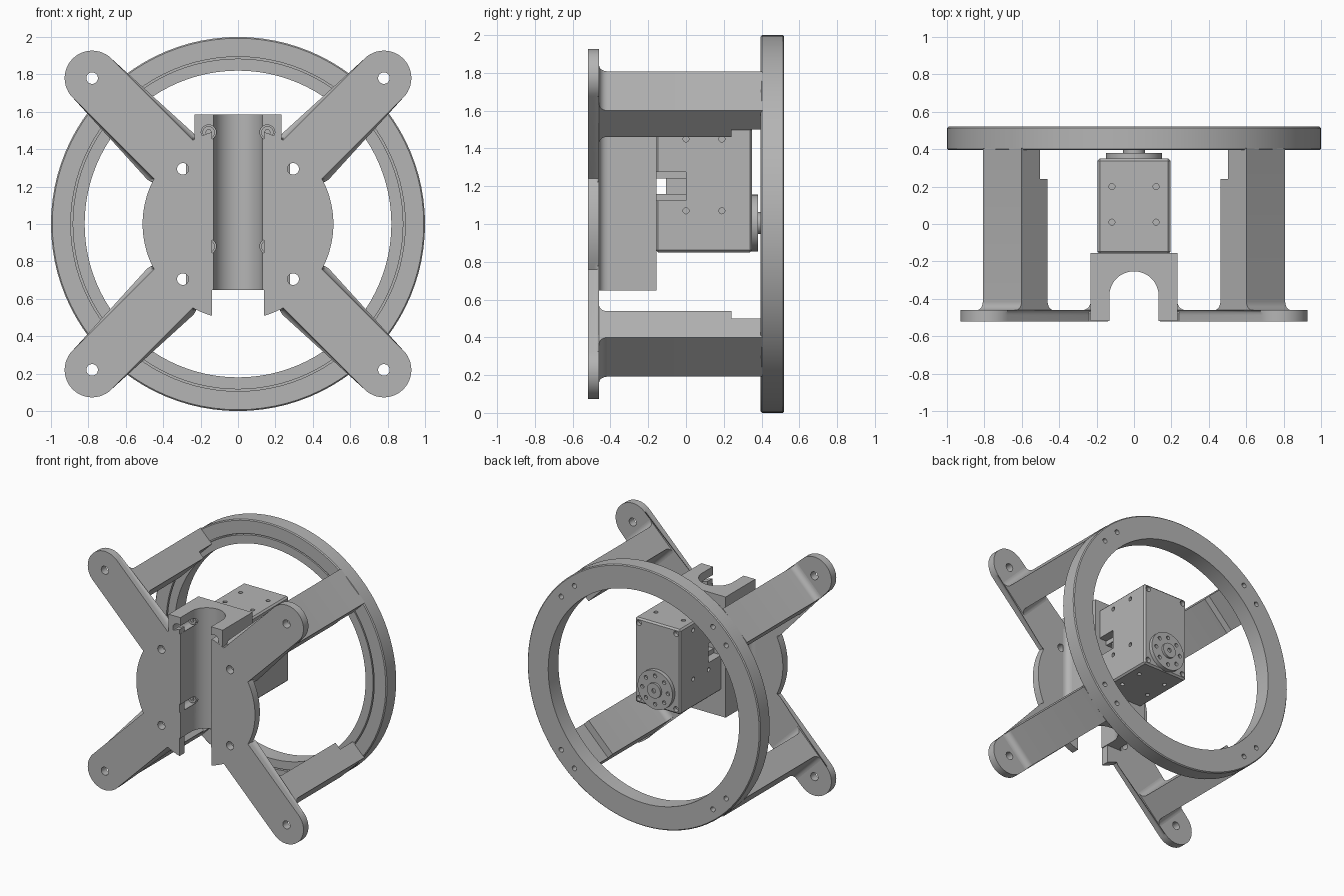
import bpy, bmesh
from math import sin, cos, pi, radians, asin
from mathutils import Vector, Matrix

cube = bpy.data.objects.get("Cube")
if cube:
    bpy.data.objects.remove(cube, do_unlink=True)

GREY = (0.46, 0.46, 0.46, 1)
mat = bpy.data.materials.new("plain grey")
mat.use_nodes = True
mat.diffuse_color = GREY
mat.node_tree.nodes["Principled BSDF"].inputs["Base Color"].default_value = GREY

AXES = {"X": lambda p, q, h: (h, p, q),
        "Y": lambda p, q, h: (p, h, q),
        "Z": lambda p, q, h: (p, q, h)}


def arc(cx, cy, r, a0, a1, n=12):
    return [(cx + r * cos(radians(a0 + (a1 - a0) * i / n)),
             cy + r * sin(radians(a0 + (a1 - a0) * i / n))) for i in range(n + 1)]


def disc(cx, cy, r, n=24):
    return arc(cx, cy, r, 0, 360, n)[:-1]


def rect(x0, y0, x1, y1):
    return [(x0, y0), (x1, y0), (x1, y1), (x0, y1)]


def add_prism(bm, pts, h0, h1, axis):
    """Extrude a 2D outline along an axis; returns the end cap."""
    put = AXES[axis]
    low = [bm.verts.new(put(p, q, h0)) for p, q in pts]
    top = [bm.verts.new(put(p, q, h1)) for p, q in pts]
    bm.faces.new(low)
    cap = bm.faces.new(top)
    for i in range(len(pts)):
        j = (i + 1) % len(pts)
        bm.faces.new((low[i], low[j], top[j], top[i]))
    return cap


def finish(name, bm):
    bmesh.ops.recalc_face_normals(bm, faces=bm.faces)
    mesh = bpy.data.meshes.new(name)
    bm.to_mesh(mesh)
    bm.free()
    obj = bpy.data.objects.new(name, mesh)
    bpy.context.collection.objects.link(obj)
    mesh.materials.append(mat)
    return obj


def solid(name, *prisms):
    bm = bmesh.new()
    for p in prisms:
        add_prism(bm, *p)
    return finish(name, bm)


def activate(obj):
    bpy.ops.object.select_all(action="DESELECT")
    obj.select_set(True)
    bpy.context.view_layer.objects.active = obj


def cut(obj, *prisms):
    cutter = solid("cutter", *prisms)
    cutter.hide_render = True
    mod = obj.modifiers.new("cut", "BOOLEAN")
    mod.operation, mod.solver, mod.object = "DIFFERENCE", "EXACT", cutter
    mod.use_self = True
    activate(obj)
    bpy.ops.object.modifier_apply(modifier=mod.name)
    bpy.data.objects.remove(cutter, do_unlink=True)


SIGNS = [(sx, sz) for sx in (-1, 1) for sz in (-1, 1)]

# Front plate: round hub with four rounded diagonal arms
HUB, HALF, TIP = 0.51, 0.147, 0.78
spread = 45 - asin(HALF / HUB) * 180 / pi
quarter = (arc(0, 0, HUB, 0, spread) + arc(TIP, TIP, HALF, -45, 135, 24)
           + arc(0, 0, HUB, 90 - spread, 90)[:-1])
outline = []
for k in range(4):
    c, s = round(cos(k * pi / 2)), round(sin(k * pi / 2))
    outline += [(x * c - z * s, x * s + z * c + 1) for x, z in quarter]
clean = [p for i, p in enumerate(outline)
         if (Vector(p) - Vector(outline[i - 1])).length > 1e-4]
bm = bmesh.new()
cap = add_prism(bm, clean, -0.52, -0.46, "Y")
bmesh.ops.bevel(bm, geom=list(cap.edges), offset=0.03, segments=4,
                profile=0.5, affect="EDGES", clamp_overlap=True)
plate = finish("front_plate", bm)
cut(plate, (rect(-0.138, 0.3, 0.138, 1.6), -0.6, -0.3, "Y"),
    *[(disc(sx * d, 1 + sz * d, 0.031), -0.6, -0.3, "Y")
      for sx, sz in SIGNS for d in (0.295, TIP)])

# Saddle block with a U-shaped channel
u_shape = ([(-0.232, -0.519), (-0.232, -0.155), (0.232, -0.155), (0.232, -0.519), (0.132, -0.519)]
           + arc(0, -0.385, 0.132, 0, 180, 24) + [(-0.132, -0.519)])
saddle = solid("saddle_block", (u_shape, 0.648, 1.585, "Z"))
SCREWS = [(sx * 0.157, z) for sx in (-1, 1) for z in (0.88, 1.49)]
cut(saddle, *[(disc(x, z, 0.04), -0.6, -0.29, "Y") for x, z in SCREWS])
for x, z in SCREWS:
    screw = solid("saddle_screw", (disc(x, z, 0.033), -0.34, -0.28, "Y"))
    cut(screw, (disc(x, z, 0.016, 6), -0.4, -0.315, "Y"))

# Blended edge where the block meets the plate
for s in (-1, 1):
    blend = [(s * 0.225, -0.48)] + [(s * x, y) for x, y in
                                    arc(0.277, -0.415, 0.045, 270, 180, 6)] + [(s * 0.225, -0.415)]
    solid("block_blend", (blend, 0.648, 1.46, "Z"))

# Four posts joining the arms to the ring
post_side = ([(0.75, -0.49)] + arc(0.755, -0.415, 0.045, 270, 360, 6)
             + [(0.80, 0.24), (0.856, 0.24), (0.856, 0.405), (0.996, 0.405)]
             + arc(1.041, -0.415, 0.045, 180, 270, 6) + [(1.041, -0.49)])
for k in range(4):
    bm = bmesh.new()
    add_prism(bm, post_side, -HALF, HALF, "Z")
    # profile plane becomes x-y, then turned to the diagonal
    bmesh.ops.rotate(bm, verts=bm.verts, matrix=Matrix.Rotation(radians(45 + 90 * k), 3, "Y"))
    bmesh.ops.translate(bm, verts=bm.verts, vec=(0, 0, 1))
    finish("post", bm)

# Ring with a fine groove on its front face
profile = [(0.82, 0.395), (0.884, 0.395), (0.884, 0.425), (0.894, 0.425), (0.894, 0.395),
           (0.993, 0.395), (1, 0.402), (1, 0.513), (0.993, 0.52), (0.82, 0.52)]
STEPS = 96
bm = bmesh.new()
loops = [[bm.verts.new((r * cos(2 * pi * i / STEPS), y, 1 + r * sin(2 * pi * i / STEPS)))
          for r, y in profile] for i in range(STEPS)]
for i in range(STEPS):
    a, b = loops[i - 1], loops[i]
    for j in range(len(profile)):
        bm.faces.new((a[j - 1], a[j], b[j], b[j - 1]))
ring = finish("ring", bm)
ring_holes = [radians(45 + 90 * k + s * 5) for k in range(4) for s in (-1, 1)]
cut(ring, *[(disc(0.925 * cos(a), 1 + 0.925 * sin(a), 0.019, 16), 0.47, 0.6, "Y")
            for a in ring_holes])

# Motor housing with screw holes and side sockets
bm = bmesh.new()
add_prism(bm, rect(-0.195, -0.16, 0.195, 0.35), 0.85, 1.51, "Z")
bmesh.ops.bevel(bm, geom=list(bm.edges), offset=0.012, segments=1, affect="EDGES")
motor = finish("motor_housing", bm)
cuts = [(rect(-0.2, 1.16, 0.0, 1.24), -0.3, 0.3, "X")]
for s in (-1, 1):
    side = sorted((s * 0.165, s * 0.3))
    cuts.append((rect(-0.2, 1.125, 0.0, 1.275), s * 0.13, s * 0.3, "X"))
    for y in (0.0, 0.19):
        cuts += [(disc(y, z, 0.016, 16), *side, "X") for z in (1.07, 1.45)]
        cuts += [(disc(s * 0.118, y + 0.01, 0.016, 16), z, z + 0.08, "Z") for z in (0.80, 1.48)]
    cuts += [(disc(s * 0.16, z, 0.021, 16), 0.32, 0.4, "Y") for z in (0.887, 1.473)]
cut(motor, *cuts)
# Inner wall behind the sockets
solid("socket_core", (rect(-0.105, 1.12, 0.01, 1.28), -0.12, 0.12, "X"))

# Output horn, hub and centre pin
horn = solid("output_horn", (disc(0, 1.005, 0.15, 48), 0.34, 0.38, "Y"))
cut(horn, *[(disc(0.11 * cos(k * pi / 4), 1.005 + 0.11 * sin(k * pi / 4), 0.015, 16),
             0.36, 0.45, "Y") for k in range(8)])
hub = solid("horn_hub", (disc(0, 1.005, 0.058, 32), 0.37, 0.397, "Y"))
cut(hub, (disc(0, 1.005, 0.018, 6), 0.385, 0.45, "Y"))

# Smooth the round parts, keep hard edges
for obj in list(bpy.context.scene.objects):
    if obj.type == "MESH" and mat.name in obj.data.materials:
        activate(obj)
        bpy.ops.object.shade_smooth_by_angle(angle=radians(30))
